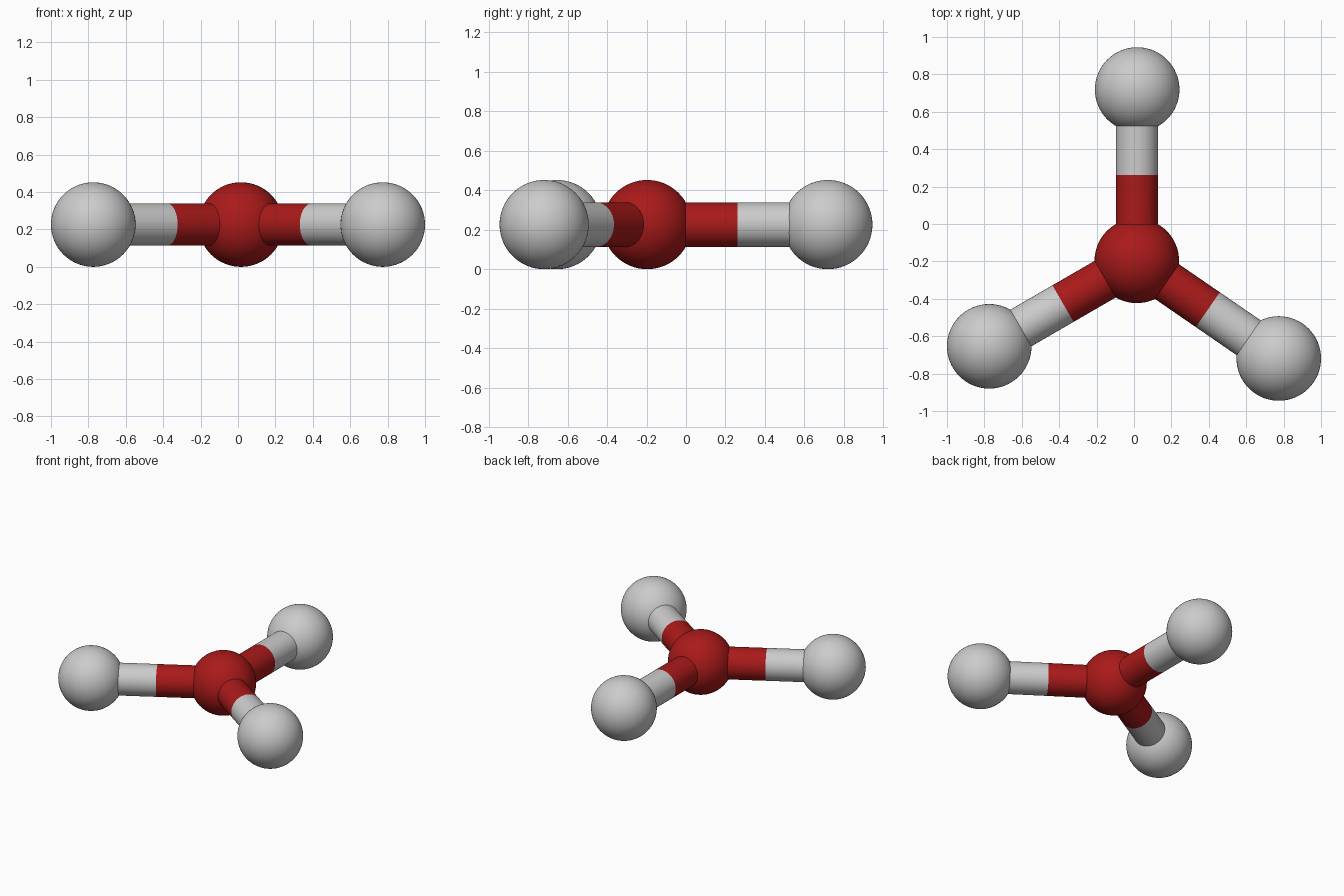
import bpy
from math import radians
from mathutils import Vector

if "Cube" in bpy.data.objects:
    bpy.data.objects.remove(bpy.data.objects["Cube"])

ATOM_R, BOND_R, Z = 0.226, 0.113, 0.226

red = bpy.data.materials.new("dark_red")
red.diffuse_color = (0.4, 0.01, 0.01, 1)
red.use_nodes = True
red.node_tree.nodes["Principled BSDF"].inputs["Base Color"].default_value = red.diffuse_color


def finish(name, mat):
    ob = bpy.context.object
    ob.name = name
    if mat:
        ob.data.materials.append(mat)
    bpy.ops.object.shade_smooth_by_angle(angle=radians(40))


def atom(name, pos, mat=None):
    bpy.ops.mesh.primitive_uv_sphere_add(segments=64, ring_count=32,
                                         radius=ATOM_R, location=pos)
    finish(name, mat)


def half_bond(name, a, b, mat=None):
    # open tube: its ends are buried in an atom or meet the other half
    d = b - a
    bpy.ops.mesh.primitive_cylinder_add(
        vertices=64, radius=BOND_R, depth=d.length, end_fill_type='NOTHING',
        location=(a + b) / 2, rotation=d.to_track_quat('Z', 'Y').to_euler())
    finish(name, mat)


# central atom
centre = Vector((0.015, -0.197, Z))
atom("centre_atom", centre, red)

# three outer atoms, each joined by a two-coloured bond
outer = {"back": (0.017, 0.719), "left": (-0.774, -0.654), "right": (0.774, -0.719)}
for side, (x, y) in outer.items():
    end = Vector((x, y, Z))
    mid = (centre + end) / 2
    atom(side + "_atom", end)
    half_bond(side + "_bond_inner", centre, mid, red)
    half_bond(side + "_bond_outer", mid, end)
